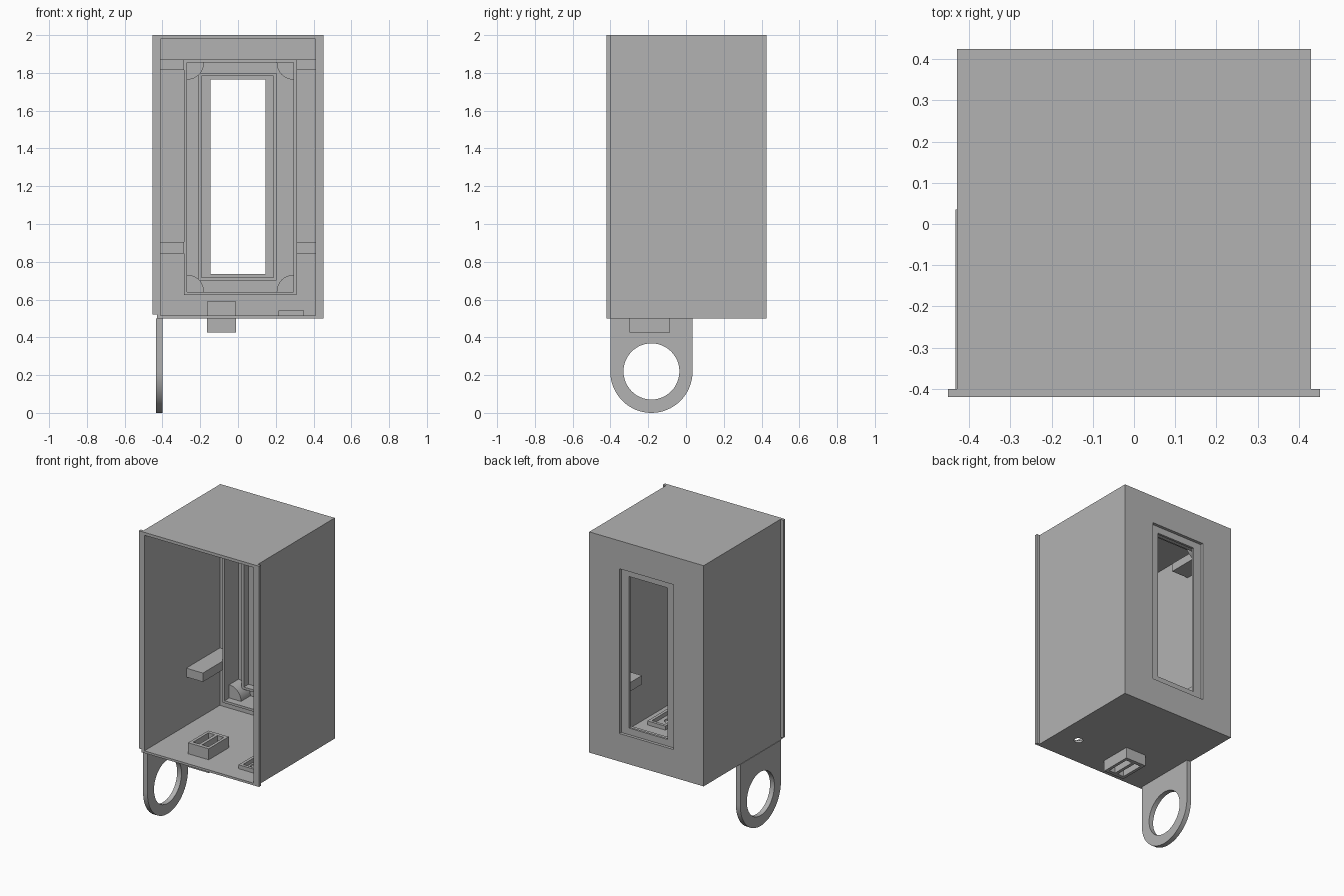
import bpy, bmesh
from math import sin, cos, pi
from mathutils import Vector

default = bpy.data.objects.get("Cube")
if default:
    bpy.data.objects.remove(default)

GREY = (0.45, 0.45, 0.45, 1)
grey = bpy.data.materials.new("plain grey")
grey.use_nodes = True
grey.diffuse_color = GREY
grey.node_tree.nodes["Principled BSDF"].inputs["Base Color"].default_value = GREY


def prism(name, points, axis, lo, hi):
    """Extrude a flat outline along axis (0=x, 1=y, 2=z) from lo to hi."""
    bm = bmesh.new()

    def place(p, depth):
        co = list(p)
        co.insert(axis, depth)
        return bm.verts.new(co)

    face = bm.faces.new([place(p, lo) for p in points])
    grown = bmesh.ops.extrude_face_region(bm, geom=[face])
    shift = Vector((0, 0, 0))
    shift[axis] = hi - lo
    moved = [g for g in grown["geom"] if isinstance(g, bmesh.types.BMVert)]
    bmesh.ops.translate(bm, verts=moved, vec=shift)
    bmesh.ops.recalc_face_normals(bm, faces=bm.faces)
    mesh = bpy.data.meshes.new(name)
    bm.to_mesh(mesh)
    bm.free()
    mesh.materials.append(grey)
    ob = bpy.data.objects.new(name, mesh)
    bpy.context.collection.objects.link(ob)
    return ob


def block(name, x, y, z):
    outline = [(x[0], y[0]), (x[1], y[0]), (x[1], y[1]), (x[0], y[1])]
    return prism(name, outline, 2, *z)


def arc(cx, cy, r, start, end, steps):
    return [(cx + r * cos(start + (end - start) * i / steps),
             cy + r * sin(start + (end - start) * i / steps)) for i in range(steps + 1)]


def activate(ob):
    bpy.ops.object.select_all(action='DESELECT')
    ob.select_set(True)
    bpy.context.view_layer.objects.active = ob


def cut(ob, cutter):
    cutter.hide_render = True
    mod = ob.modifiers.new("cut", 'BOOLEAN')
    mod.operation, mod.solver, mod.object = 'DIFFERENCE', 'EXACT', cutter
    activate(ob)
    bpy.ops.object.modifier_apply(modifier=mod.name)
    bpy.data.objects.remove(cutter)


def smooth(ob):
    activate(ob)
    bpy.ops.object.shade_smooth_by_angle(angle=pi / 6)


def ring(name, x, z, y, wall):
    """Rectangular ridge standing on the back wall."""
    ob = block(name, x, y, z)
    cut(ob, block("cutter", (x[0] + wall, x[1] - wall), (y[0] - 1, y[1] + 1),
                  (z[0] + wall, z[1] - wall)))
    return ob


BACK = 0.39          # inner face of the back wall
FLOOR = 0.515

# Open-fronted housing with a recessed window through the back
housing = block("housing", (-0.43, 0.43), (-0.42, 0.425), (0.5, 2))
cut(housing, block("cutter", (-0.41, 0.41), (-0.6, BACK), (FLOOR, 1.98)))
cut(housing, block("cutter", (-0.145, 0.145), (0.2, 0.6), (0.735, 1.765)))
cut(housing, block("cutter", (-0.203, 0.203), (0.405, 0.6), (0.69, 1.81)))

# Side flanges along the front opening
block("flange_left", (0.43, 0.452), (-0.42, -0.40), (0.5, 2))
block("flange_right", (-0.452, -0.43), (-0.42, -0.40), (0.52, 2))

# Deep outer ridge and low inner ridge around the window
ring("outer_ridge", (-0.285, 0.31), (0.625, 1.87), (0.24, BACK), 0.016)
ring("inner_ridge", (-0.21, 0.205), (0.70, 1.80), (0.34, BACK), 0.016)

# Quarter-round lugs in the corners of the outer ridge
for side, cx, sx in (("right", -0.27, 1), ("left", 0.295, -1)):
    for level, cz, sz in (("lower", 0.641, 1), ("upper", 1.854, -1)):
        curve = arc(0, 0, 0.09, 0, pi / 2, 12)
        outline = [(cx, cz)] + [(cx + sx * a, cz + sz * b) for a, b in curve]
        smooth(prism(f"{level}_{side}_lug", outline, 1, 0.29, BACK))

# Shelf rails on both side walls
for side, x in (("right", (-0.41, -0.285)), ("left", (0.31, 0.41))):
    for level, z in (("lower", (0.845, 0.905)), ("upper", (1.815, 1.87))):
        block(f"{level}_{side}_rail", x, (0.03, BACK), z)

# Socket block passing through the floor, with two open slots
socket = block("socket", (-0.165, -0.01), (-0.30, -0.085), (0.425, 0.59))
for x in ((-0.145, -0.098), (-0.077, -0.03)):
    for part in (housing, socket):
        cut(part, block("cutter", x, (-0.275, -0.11), (0.3, 0.7)))

# Low tray on the floor around a small round hole
tray = block("floor_tray", (0.215, 0.35), (-0.30, -0.085), (FLOOR, 0.542))
cut(tray, block("cutter", (0.235, 0.33), (-0.28, -0.105), (0.4, 0.7)))
cut(housing, prism("cutter", arc(0.275, -0.21, 0.028, 0, 2 * pi, 24)[:-1], 2, 0.4, 0.6))

# Hanging tab with a round eye
CY, CZ = -0.183, 0.22
outline = [(-0.40, 0.5)] + arc(CY, CZ, 0.218, pi, 2 * pi, 32) + [(0.035, 0.5)]
tab = prism("hanging_tab", outline, 0, -0.433, -0.40)
cut(tab, prism("cutter", arc(CY, CZ, 0.148, 0, 2 * pi, 48)[:-1], 0, -0.6, -0.2))
smooth(tab)

# Rest the lowest point of the tab on the ground
low = min(v.co.z for v in tab.data.vertices)
for v in tab.data.vertices:
    if v.co.z < CZ:
        v.co.z -= low * (CZ - v.co.z) / (CZ - low)
